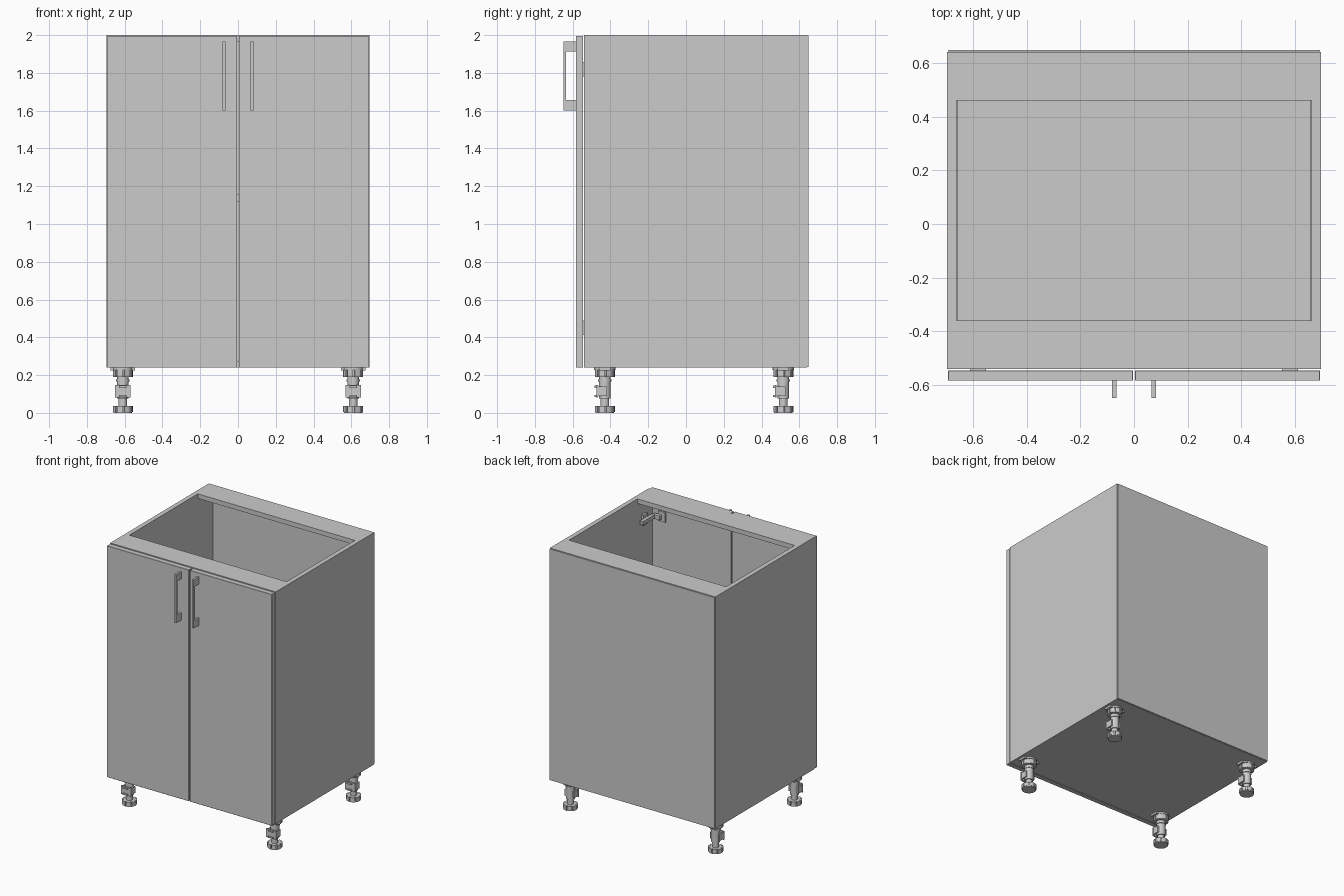
import bpy, bmesh, math
from mathutils import Matrix, Vector

if "Cube" in bpy.data.objects:
    bpy.data.objects.remove(bpy.data.objects["Cube"])


def finish(bm, name):
    bmesh.ops.recalc_face_normals(bm, faces=bm.faces)
    me = bpy.data.meshes.new(name)
    bm.to_mesh(me)
    bm.free()
    ob = bpy.data.objects.new(name, me)
    bpy.context.collection.objects.link(ob)
    return ob


def add_box(bm, x0, x1, y0, y1, z0, z1):
    size = Matrix.Diagonal((x1 - x0, y1 - y0, z1 - z0, 1))
    mid = Matrix.Translation(((x0 + x1) / 2, (y0 + y1) / 2, (z0 + z1) / 2))
    bmesh.ops.create_cube(bm, size=1, matrix=mid @ size)


def box(name, *dims, bevel=0):
    bm = bmesh.new()
    add_box(bm, *dims)
    if bevel:
        bmesh.ops.bevel(bm, geom=bm.edges[:], offset=bevel, segments=1, affect='EDGES')
    return finish(bm, name)


def add_prism(bm, ring, z0, z1):
    """Extrude a closed 2D outline from z0 to z1."""
    face = bm.faces.new([bm.verts.new((x, y, z0)) for x, y in ring])
    ext = bmesh.ops.extrude_face_region(bm, geom=[face])
    top = [v for v in ext['geom'] if isinstance(v, bmesh.types.BMVert)]
    bmesh.ops.translate(bm, verts=top, vec=(0, 0, z1 - z0))


def circle(r, n=24):
    return [(r * math.cos(2 * math.pi * i / n), r * math.sin(2 * math.pi * i / n)) for i in range(n)]


def notched(r_out, r_in, teeth):
    """Disc outline with narrow slots around the rim."""
    pts, step = [], 2 * math.pi / teeth
    for i in range(teeth):
        for f, r in ((0.0, r_in), (0.2, r_in), (0.2, r_out), (0.6, r_out), (1.0, r_out)):
            a = (i + f) * step
            pts.append((r * math.cos(a), r * math.sin(a)))
    return pts


# Carcass panels
for s, side in ((-1, "left"), (1, "right")):
    xs = sorted((s * 0.66, s * 0.695))
    box(side + "_side_panel", *xs, -0.54, 0.64, 0.24, 2.0)
box("bottom_panel", -0.66, 0.66, -0.54, 0.64, 0.24, 0.275)
box("shelf", -0.658, 0.658, -0.50, 0.638, 1.12, 1.16)
box("front_top_rail", -0.66, 0.66, -0.54, -0.36, 1.965, 2.0)
box("back_top_rail", -0.66, 0.66, 0.46, 0.64, 1.965, 2.0)
box("back_panel", -0.692, 0.692, 0.641, 0.648, 0.243, 1.997)

# Doors, handles and hinges, one set per side
for s, side in ((-1, "left"), (1, "right")):
    xs = sorted((s * 0.004, s * 0.692))
    box(side + "_door", *xs, -0.583, -0.545, 0.24, 1.996, bevel=0.0015)

    # Handle: thin grip bar on two deep posts
    bm = bmesh.new()
    x0, x1 = s * 0.074 - 0.008, s * 0.074 + 0.008
    outline = [(-0.583, 1.6), (-0.648, 1.6), (-0.648, 1.967), (-0.583, 1.967),
               (-0.583, 1.914), (-0.634, 1.914), (-0.634, 1.656), (-0.583, 1.656)]
    face = bm.faces.new([bm.verts.new((x0, y, z)) for y, z in outline])
    ext = bmesh.ops.extrude_face_region(bm, geom=[face])
    bmesh.ops.translate(bm, vec=(x1 - x0, 0, 0),
                        verts=[v for v in ext['geom'] if isinstance(v, bmesh.types.BMVert)])
    finish(bm, side + "_handle")

    # Hinge: mounting plate, arm, knuckle and door cup
    for z, level in ((0.45, "lower"), (1.82, "upper")):
        bm = bmesh.new()
        for a, b, y0, y1, h in ((0.645, 0.66, -0.46, -0.41, 0.04),
                                (0.62, 0.645, -0.51, -0.37, 0.014),
                                (0.575, 0.635, -0.53, -0.505, 0.016),
                                (0.55, 0.61, -0.545, -0.535, 0.038)):
            p = sorted((s * a, s * b))
            add_box(bm, *p, y0, y1, z - h, z + h)
        finish(bm, f"{side}_{level}_hinge")

# Adjustable legs
for x in (-0.61, 0.61):
    for y, row in ((-0.43, "front"), (0.515, "back")):
        bm = bmesh.new()
        # Mounting flange with side ears and screw lugs
        add_box(bm, -0.066, 0.066, -0.03, 0.03, 0.225, 0.24)
        add_prism(bm, circle(0.057), 0.228, 0.24)
        add_prism(bm, notched(0.053, 0.044, 8), 0.19, 0.228)
        # Sleeve, collar and threaded stem
        add_prism(bm, circle(0.031), 0.075, 0.19)
        add_prism(bm, circle(0.035), 0.165, 0.178)
        add_prism(bm, circle(0.023), 0.03, 0.075)
        # Slotted foot
        add_prism(bm, notched(0.053, 0.042, 8), 0.006, 0.036)
        add_prism(bm, circle(0.05), 0.0, 0.006)
        # Plinth clip on the front of the sleeve
        add_box(bm, -0.042, 0.042, -0.045, -0.036, 0.082, 0.147)
        for cx in (-0.035, 0.035):
            add_box(bm, cx - 0.005, cx + 0.005, -0.037, 0.012, 0.09, 0.14)
        for z in (0.085, 0.133):
            add_box(bm, -0.02, 0.02, -0.054, -0.044, z, z + 0.011)
        bmesh.ops.translate(bm, verts=bm.verts, vec=Vector((x, y, 0)))
        side = "left" if x < 0 else "right"
        leg = finish(bm, f"{row}_{side}_leg")
        bpy.ops.object.select_all(action='DESELECT')
        leg.select_set(True)
        bpy.context.view_layer.objects.active = leg
        bpy.ops.object.shade_smooth_by_angle(angle=math.radians(30))
